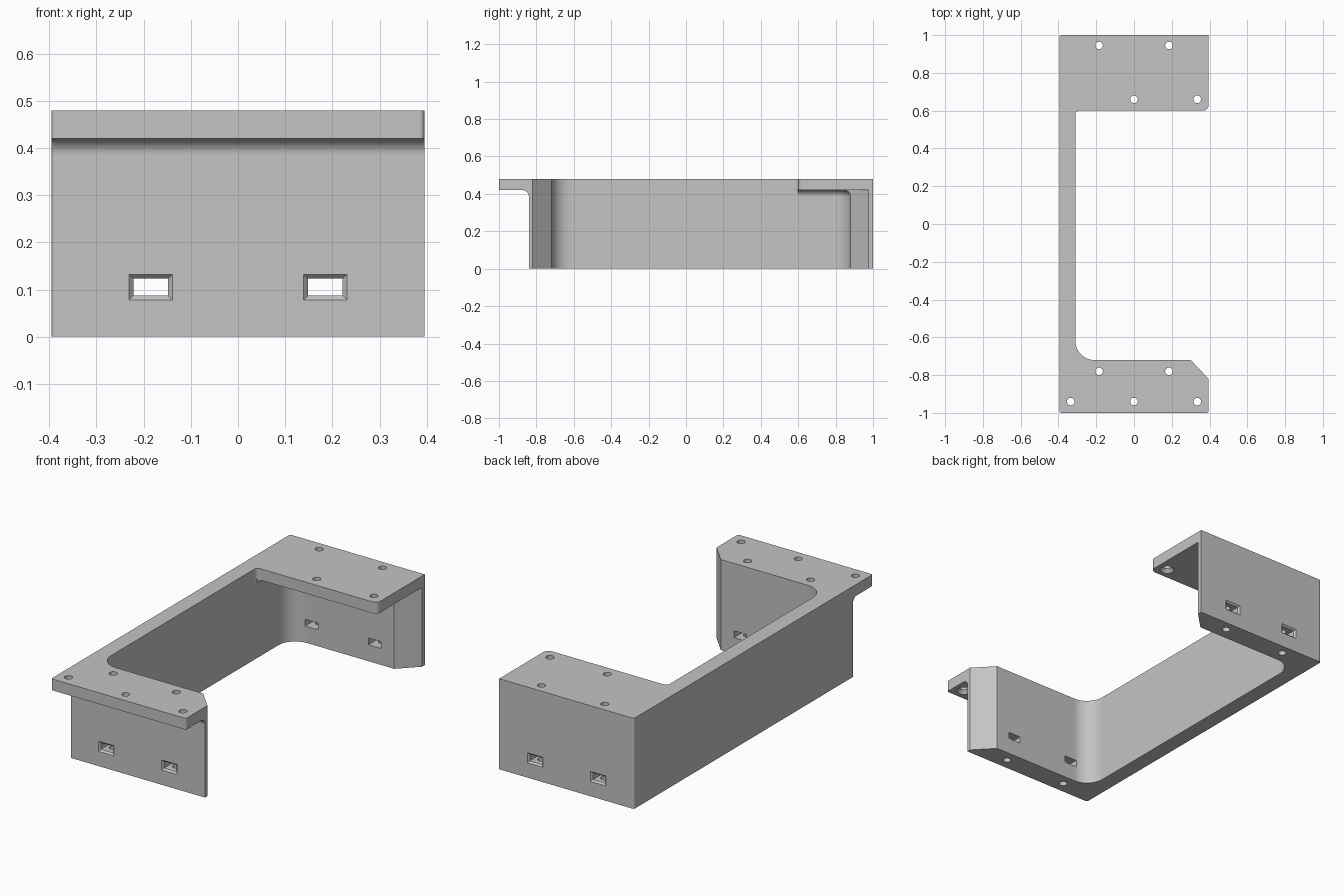
import bpy, bmesh, math
from mathutils import Vector

if "Cube" in bpy.data.objects:
    bpy.data.objects.remove(bpy.data.objects["Cube"], do_unlink=True)

W, H, PLATE_Z = 0.395, 0.48, 0.42      # half width, height, underside of the top plate
FILLET = 0.035                         # fillet under the flanges

grey = bpy.data.materials.new("light grey")
grey.use_nodes = True
GREY = (0.55, 0.55, 0.55, 1)
grey.diffuse_color = GREY
grey.node_tree.nodes["Principled BSDF"].inputs["Base Color"].default_value = GREY


def outline(corners):
    """Closed 2D outline; a corner is (x, y) or, for a right angle, (x, y, radius, steps)."""
    pts, n = [], len(corners)
    for i, c in enumerate(corners):
        p = Vector(c[:2])
        if len(c) == 2:
            pts.append(p)
            continue
        r, steps = c[2:]
        a = (Vector(corners[i - 1][:2]) - p).normalized() * r
        b = (Vector(corners[(i + 1) % n][:2]) - p).normalized() * r
        for k in range(steps + 1):
            t = math.pi / 2 * k / steps
            pts.append(p + a * (1 - math.sin(t)) + b * (1 - math.cos(t)))
    return pts


def add_loft(bm, rings):
    """Skin matching rings of 3D points and cap both ends."""
    loops = [[bm.verts.new(p) for p in ring] for ring in rings]
    n = len(loops[0])
    for lo, hi in zip(loops, loops[1:]):
        for i in range(n):
            j = (i + 1) % n
            bm.faces.new((lo[i], lo[j], hi[j], hi[i]))
    bm.faces.new(loops[0][::-1])
    bm.faces.new(loops[-1])


def finish(name, bm):
    bmesh.ops.recalc_face_normals(bm, faces=bm.faces)
    me = bpy.data.meshes.new(name)
    bm.to_mesh(me)
    bm.free()
    me.materials.append(grey)
    ob = bpy.data.objects.new(name, me)
    bpy.context.collection.objects.link(ob)
    return ob


def level(pts, z):
    return [(p.x, p.y, z) for p in pts]


# Lower frame: spine and two end walls, widening into fillets below the flanges
def frame_ring(d, z):
    return level(outline([
        (-W, -0.84 - d, 0.01, 3), (W, -0.84 - d), (W, -0.82), (0.30, -0.72),
        (-0.31, -0.72, 0.1, 12), (-0.31, 0.6), (-0.31 + d, 0.6),
        (-0.31 + d, 0.88 - d, 0.1 - d, 12), (0.30 - d, 0.88 - d),
        (W, 0.975), (W, 1), (-W, 1, 0.01, 3)]), z)


bm = bmesh.new()
rings = [frame_ring(0.0003, 0), frame_ring(0.0003, PLATE_Z - FILLET)]
for k in range(1, 9):
    t = math.pi / 2 * k / 8
    rings.append(frame_ring(FILLET * (1 - math.cos(t)), PLATE_Z - FILLET * (1 - math.sin(t))))
add_loft(bm, rings)
frame = finish("lower_frame", bm)

# Top plate with both mounting flanges
plate_pts = outline([
    (-W, -1, 0.01, 3), (W, -1, 0.01, 3), (W, -0.82), (0.30, -0.72),
    (-0.31, -0.72, 0.1, 12), (-0.31, 0.6, 0.02, 5), (W, 0.6, 0.03, 6),
    (W, 1), (-W, 1, 0.01, 3)])
bm = bmesh.new()
add_loft(bm, [level(plate_pts, PLATE_Z), level(plate_pts, H)])
plate = finish("top_plate", bm)


# Cutters: bolt holes, countersunk flange holes and wall slots
def circle(x, y, z, r, n=24):
    return [(x + r * math.cos(math.tau * i / n), y + r * math.sin(math.tau * i / n), z)
            for i in range(n)]


def slot_ring(x, y, grow):
    hx, hz = 0.037 + grow, 0.018 + grow
    return [(x + sx * hx, y, 0.105 + sz * hz) for sx, sz in ((-1, -1), (1, -1), (1, 1), (-1, 1))]


bm = bmesh.new()
for x in (-0.185, 0.185):
    for y in (-0.78, 0.945):
        add_loft(bm, [circle(x, y, z, 0.02) for z in (-0.1, 0.6)])
wall_holes = finish("wall_hole_cutter", bm)

bm = bmesh.new()
for x, y in ((-0.335, -0.94), (0, -0.94), (0.335, -0.94), (0, 0.66), (0.335, 0.66)):
    add_loft(bm, [circle(x, y, z, r) for z, r in
                  ((PLATE_Z - 0.01, 0.046), (PLATE_Z + 0.018, 0.02), (0.6, 0.02))])
flange_holes = finish("flange_hole_cutter", bm)

bm = bmesh.new()
for x in (-0.185, 0.185):
    for face, inward in ((-0.84, 1), (1.0, -1)):
        add_loft(bm, [slot_ring(x, face + inward * depth, grow) for depth, grow in
                      ((-0.01, 0.018), (0.009, 0.0), (0.15, 0.0))])
slots = finish("slot_cutter", bm)


def cut(ob, cutters):
    bpy.context.view_layer.objects.active = ob
    for cutter in cutters:
        m = ob.modifiers.new("cut", 'BOOLEAN')
        m.operation, m.solver, m.object = 'DIFFERENCE', 'EXACT', cutter
        bpy.ops.object.modifier_apply(modifier=m.name)


cut(frame, [wall_holes, slots])
cut(plate, [wall_holes, flange_holes])
for cutter in (wall_holes, flange_holes, slots):
    bpy.data.objects.remove(cutter, do_unlink=True)

# Smooth the fillets while keeping edges crisp
for ob in (frame, plate):
    bpy.ops.object.select_all(action='DESELECT')
    ob.select_set(True)
    bpy.context.view_layer.objects.active = ob
    bpy.ops.object.shade_smooth_by_angle(angle=math.radians(35))
    m = ob.modifiers.new("even_shading", 'WEIGHTED_NORMAL')
    m.keep_sharp = True
